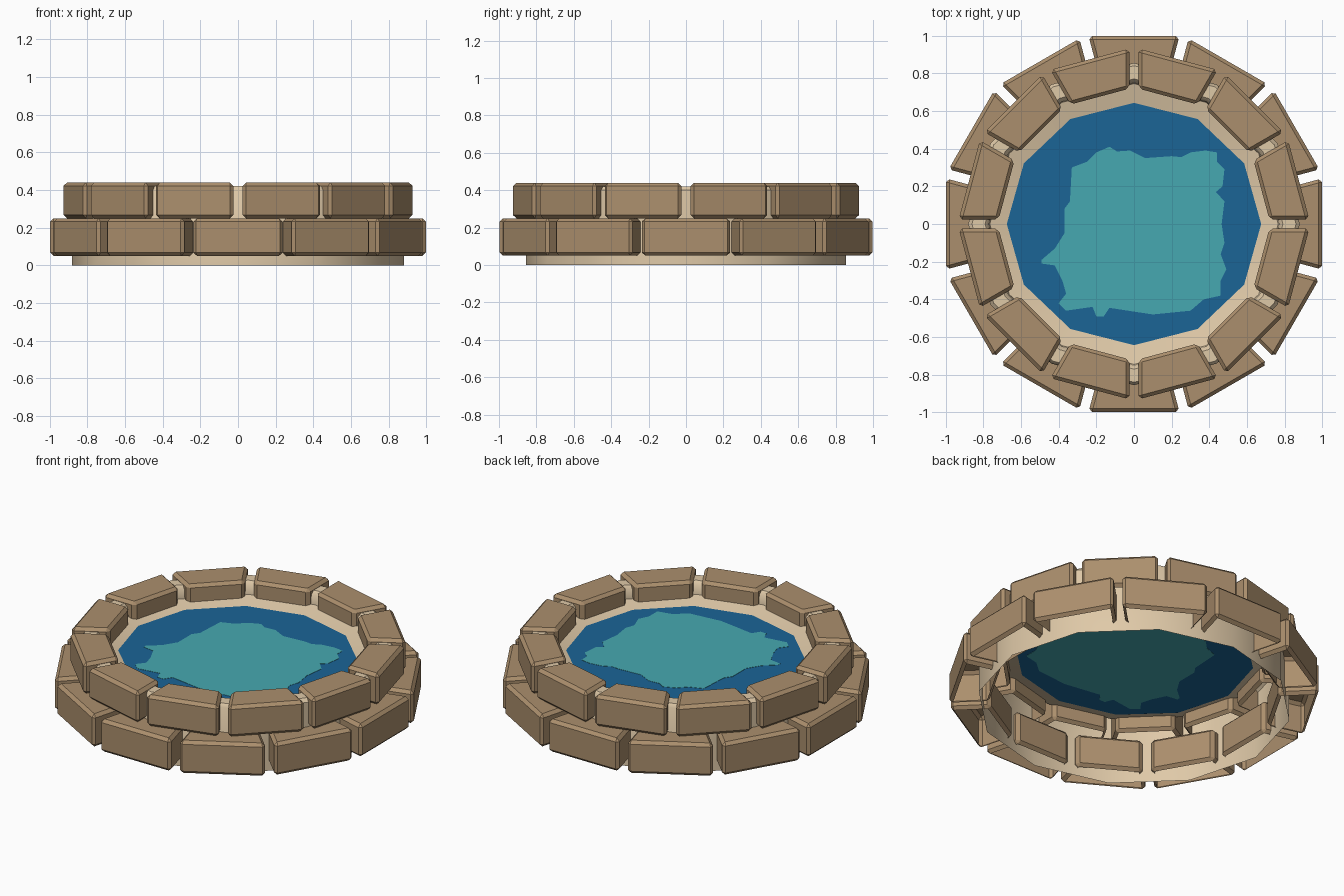
import bpy, bmesh, math
from mathutils import Matrix

if "Cube" in bpy.data.objects:
    bpy.data.objects.remove(bpy.data.objects["Cube"])

def material(name, rgb):
    m = bpy.data.materials.new(name)
    m.diffuse_color = (*rgb, 1)
    m.use_nodes = True
    m.node_tree.nodes["Principled BSDF"].inputs["Base Color"].default_value = m.diffuse_color
    return m

BRICK = material("brown_stone", (0.41, 0.275, 0.153))
MORTAR = material("pale_mortar", (0.74, 0.585, 0.39))
DEEP = material("deep_water", (0.011, 0.128, 0.305))
TEAL = material("shallow_water", (0.062, 0.395, 0.44))
N = 12
WATER_Z = 0.32

def add(name, bm, mat):
    me = bpy.data.meshes.new(name)
    bm.to_mesh(me)
    bm.free()
    me.materials.append(mat)
    ob = bpy.data.objects.new(name, me)
    bpy.context.collection.objects.link(ob)
    return ob

def prism(bm, pts, z0, z1):
    lo = [bm.verts.new((x, y, z0)) for x, y in pts]
    hi = [bm.verts.new((x, y, z1)) for x, y in pts]
    bm.faces.new(lo[::-1])
    bm.faces.new(hi)
    for i in range(len(pts)):
        j = (i + 1) % len(pts)
        bm.faces.new((lo[i], lo[j], hi[j], hi[i]))

# Wedge-shaped stones with chamfered edges and open undersides, one course per ring
def course(name, r0, r1, z0, z1, offset, gap=0.026):
    t = math.tan(math.pi / N)
    a, b = r0 * t - gap, r1 * t - gap
    for i in range(N):
        bm = bmesh.new()
        prism(bm, [(r0, -a), (r1, -b), (r1, b), (r0, a)], z0, z1)
        bmesh.ops.bevel(bm, geom=bm.edges[:], offset=0.018, segments=1,
                        affect='EDGES')
        bm.normal_update()
        under = [f for f in bm.faces if f.normal.z < -0.95]
        bmesh.ops.delete(bm, geom=under, context='FACES')
        bm.transform(Matrix.Rotation(2 * math.pi * (i + offset) / N, 4, 'Z'))
        add(f"{name}_{i + 1}", bm, BRICK)

course("lower_stone", 0.78, 0.997, 0.05, 0.25, 0)
course("upper_stone", 0.70, 0.905, 0.25, 0.44, 0.5)

# Mortar shell: outer wall, top rim, inner wall and sloping ledge, slightly oval
def ring(bm, rx, ry, z):
    return [bm.verts.new((rx * math.cos(2 * math.pi * i / N),
                          ry * math.sin(2 * math.pi * i / N), z)) for i in range(N)]

bm = bmesh.new()
rings = [ring(bm, *p) for p in ((0.88, 0.855, 0), (0.88, 0.855, 0.40), (0.86, 0.84, 0.42),
                                (0.79, 0.77, 0.42), (0.77, 0.75, 0.40),
                                (0.765, 0.745, 0.345), (0.675, 0.643, WATER_Z))]
for p, q in zip(rings, rings[1:]):
    for i in range(N):
        j = (i + 1) % N
        bm.faces.new((p[i], p[j], q[j], q[i]))
mortar = add("mortar_ring", bm, MORTAR)
bpy.context.view_layer.objects.active = mortar
mortar.select_set(True)
bpy.ops.object.shade_smooth_by_angle(angle=math.radians(40))

# Water surface
bm = bmesh.new()
bm.faces.new(ring(bm, 0.68, 0.645, WATER_Z))
add("water", bm, DEEP)

# Ragged lighter patch, a thin plate visible from both sides of the water
patch = [(-.13, .41), (-.09, .385), (-.02, .39), (.04, .36), (.06, .35), (.2, .36),
         (.25, .355), (.3, .38), (.38, .39), (.44, .38), (.44, .33), (.48, .29),
         (.47, .2), (.435, .17), (.48, .12), (.465, .0), (.48, -.1), (.46, -.16),
         (.49, -.24), (.46, -.3), (.46, -.38), (.37, -.40), (.3, -.46), (.1, -.48),
         (0, -.465), (-.13, -.445), (-.16, -.49), (-.2, -.49), (-.22, -.44),
         (-.36, -.46), (-.40, -.42), (-.36, -.37), (-.38, -.30), (-.42, -.22),
         (-.49, -.21), (-.49, -.19), (-.42, -.13), (-.37, -.05), (-.37, .08),
         (-.34, .12), (-.33, .3), (-.25, .33), (-.2, .38)]
bm = bmesh.new()
prism(bm, patch[::-1], WATER_Z - 0.0015, WATER_Z + 0.0015)
bmesh.ops.recalc_face_normals(bm, faces=bm.faces)
add("shallow_patch", bm, TEAL)
